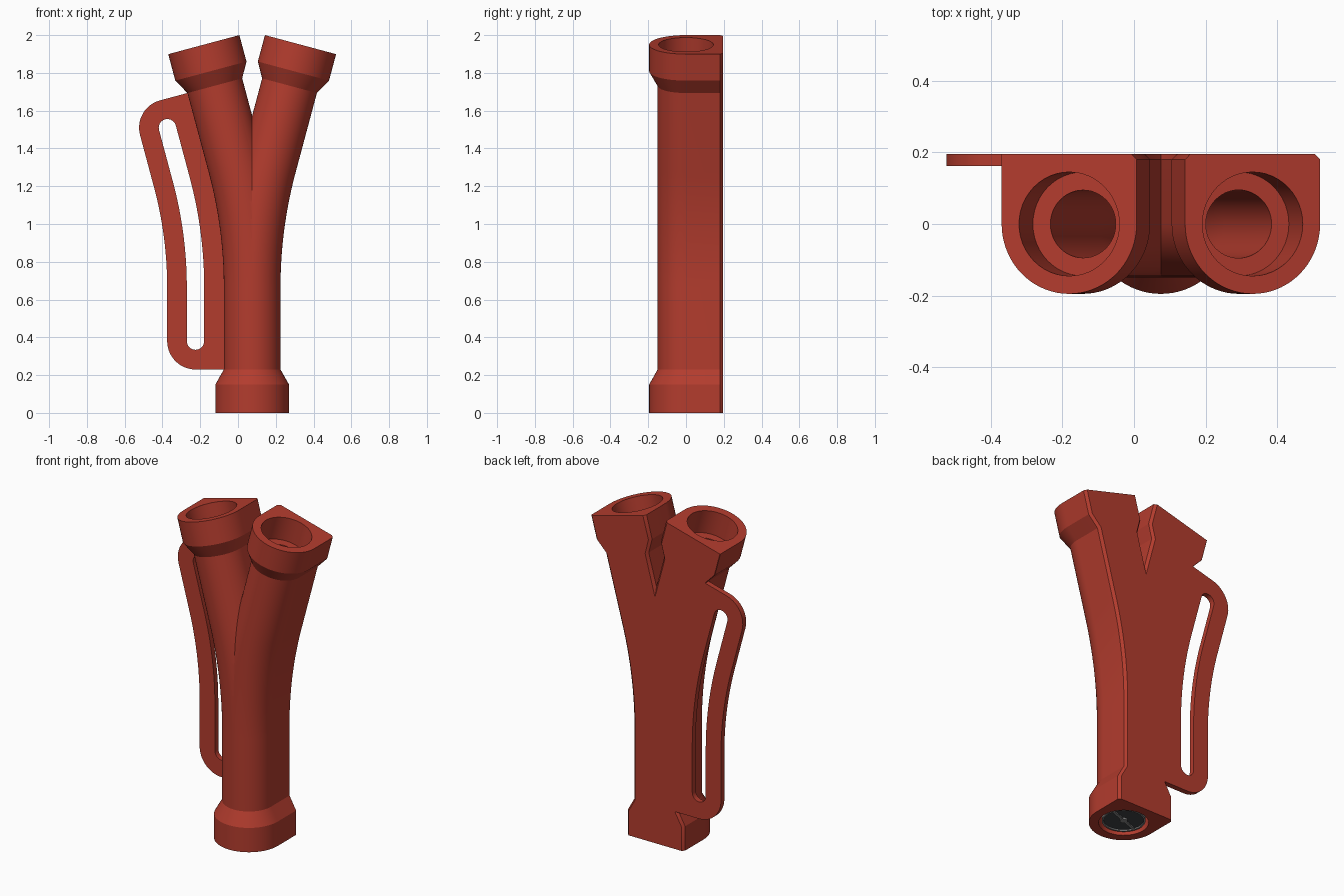
import bpy, bmesh, math
from mathutils import Vector

if "Cube" in bpy.data.objects:
    bpy.data.objects.remove(bpy.data.objects["Cube"])

AXIS_X, BACK, CHAMFER = 0.075, 0.195, 0.015
BEND = math.radians(15)
S0, R = 0.665, 2.5                  # start of the bend and its radius
S1 = S0 + R * BEND                  # end of the bend
END = S1 + 0.66                     # rim of each branch
TOP_TAPER = END - 0.225


def material(name, colour):
    m = bpy.data.materials.new(name)
    m.diffuse_color = (*colour, 1)
    m.use_nodes = True
    m.node_tree.nodes["Principled BSDF"].inputs["Base Color"].default_value = m.diffuse_color
    return m


red = material("brick_red", (0.45, 0.045, 0.027))
dark = material("dark_grey", (0.05, 0.055, 0.06))
grey = material("mid_grey", (0.25, 0.25, 0.25))


def on_path(s, o, y, side):
    """Point at length s along a branch, o sideways (outwards), y deep."""
    a = min(max((s - S0) / R, 0), BEND)
    x = R * (1 - math.cos(a)) + max(s - S1, 0) * math.sin(a)
    z = min(s, S0) + R * math.sin(a) + max(s - S1, 0) * math.cos(a)
    return Vector((AXIS_X + side * (x + o * math.cos(a)), y, z - o * math.sin(a)))


def make(name, rings, mat):
    """Skin a list of rings and cap both ends."""
    bm = bmesh.new()
    vs = [[bm.verts.new(p) for p in ring] for ring in rings]
    n = len(vs[0])
    for a, b in zip(vs, vs[1:]):
        for i in range(n):
            j = (i + 1) % n
            bm.faces.new((a[i], a[j], b[j], b[i]))
    bm.faces.new(vs[0])
    bm.faces.new(vs[-1])
    bmesh.ops.recalc_face_normals(bm, faces=bm.faces)
    me = bpy.data.meshes.new(name)
    bm.to_mesh(me)
    bm.free()
    me.materials.append(mat)
    ob = bpy.data.objects.new(name, me)
    bpy.context.collection.objects.link(ob)
    return ob


def combine(target, other, operation):
    mod = target.modifiers.new("join", 'BOOLEAN')
    mod.object, mod.operation, mod.solver = other, operation, 'EXACT'
    bpy.context.view_layer.objects.active = target
    bpy.ops.object.modifier_apply(modifier=mod.name)
    bpy.data.objects.remove(other)


def smooth(ob):
    bpy.ops.object.select_all(action='DESELECT')
    ob.select_set(True)
    bpy.context.view_layer.objects.active = ob
    bpy.ops.object.shade_smooth_by_angle(angle=math.radians(25))


def d_profile(r, outer_chamfer):
    """Round front, flat back with small chamfers."""
    pts = [(r * math.cos(t), -r * math.sin(t))
           for t in (math.pi * i / 36 for i in range(37))]
    c = outer_chamfer
    return pts + [(-r, BACK - CHAMFER), (-r + CHAMFER, BACK),
                  (r - c, BACK), (r, BACK - c)]


def circle(r, n=48):
    return [(r * math.cos(2 * math.pi * i / n), r * math.sin(2 * math.pi * i / n))
            for i in range(n)]


def sweep(name, stations, profile, side):
    return make(name, [[on_path(s, o, y, side) for o, y in profile(r)]
                       for s, r in stations], red)


def bend(r):
    return [(S0 + (S1 - S0) * i / 20, r) for i in range(21)]


# Outer body: stem with right branch, then left branch
socket = [(TOP_TAPER, 0.15), (END - 0.145, 0.195), (END, 0.195)]
foot = [(0, 0.195), (0.15, 0.195), (0.23, 0.15)]
body = sweep("splitter_body", foot + bend(0.15) + socket,
             lambda r: d_profile(r, CHAMFER), 1)
left = sweep("left_branch", bend(0.15) + socket,
             lambda r: d_profile(r, 0.002), -1)
combine(body, left, 'UNION')


# Side strap with a long slot, following the left branch
def arc(s, o, r, a0, a1, n=14):
    return [(s + r * math.sin(t), o + r * math.cos(t)) for t in
            (math.radians(a0 + (a1 - a0) * i / n) for i in range(n + 1))]


def plate(name, outline, y0, y1):
    return make(name, [[on_path(s, o, y, -1) for s, o in outline]
                       for y in (y0, y1)], red)


def run(o, s_from, s_to, n=40):
    return [(s_from + (s_to - s_from) * i / n, o) for i in range(1, n)]


low, high = 0.38, TOP_TAPER - 0.15
outline = ([(0.23, 0.1)] + arc(low, 0.30, 0.15, -90, 0) + run(0.45, low, high)
           + arc(high, 0.30, 0.15, 0, 90) + [(TOP_TAPER, 0.1)]
           + run(0.1, TOP_TAPER, 0.23))
slot = (arc(low, 0.30, 0.046, -180, 0) + run(0.346, low, high)
        + arc(high, 0.30, 0.046, 0, 180) + run(0.254, high, low))
strap = plate("side_strap", outline, 0.162, BACK)
combine(strap, plate("slot_cutter", slot, 0.1, 0.25), 'DIFFERENCE')
combine(body, strap, 'UNION')

# Bores with wider recesses at the three openings
for side, r, start in ((1, 0.095, [(-0.02, 0.14), (0.15, 0.14), (0.15, 0.095)]),
                       (-1, 0.0945, [])):
    stations = start + bend(r) + [(END - 0.15, r), (END - 0.15, 0.145),
                                  (END + 0.02, 0.145)]
    combine(body, sweep("bore_cutter", stations, circle, side), 'DIFFERENCE')
smooth(body)


# Round insert in the foot, with a raised rim and curved vane
def disc(name, r, z0, z1, mat):
    return make(name, [[(AXIS_X + x, y, z) for x, y in circle(r)]
                       for z in (z0, z1)], mat)


smooth(disc("foot_insert", 0.12, 0.02, 0.155, dark))
rim = disc("insert_rim", 0.122, 0.012, 0.03, grey)
combine(rim, disc("rim_cutter", 0.112, 0, 0.05, grey), 'DIFFERENCE')
smooth(rim)
smooth(disc("insert_hub", 0.022, 0.01, 0.03, grey))
for k in range(2):
    a = math.radians(20 + 180 * k)
    corners = [(0, -0.008), (0.115, -0.008), (0.115, 0.008), (0, 0.008)]
    make("insert_vane", [[(AXIS_X + u * math.cos(a) - v * math.sin(a),
                           u * math.sin(a) + v * math.cos(a), z)
                          for u, v in corners] for z in (0.012, 0.03)], grey)
